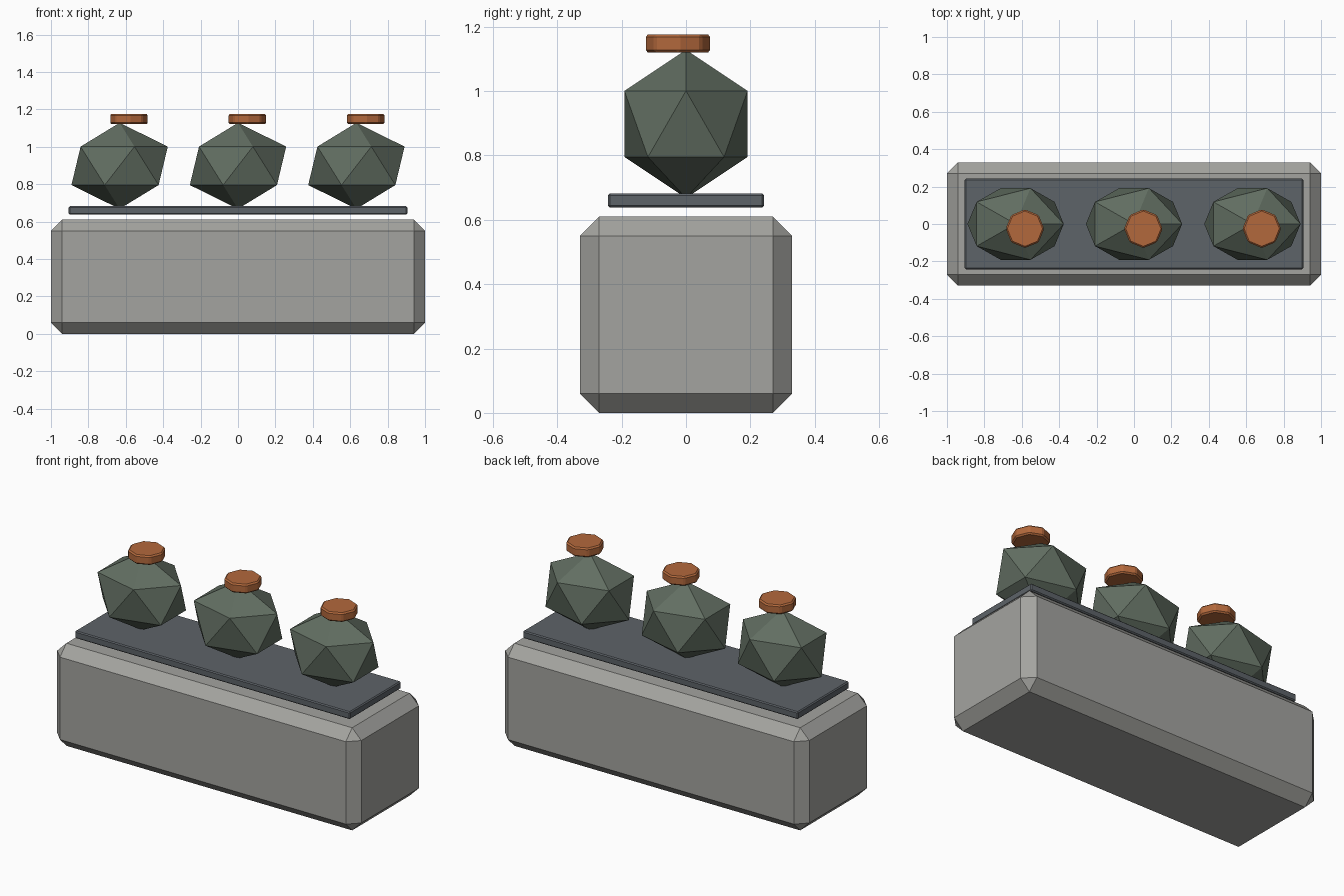
import bpy

if "Cube" in bpy.data.objects:
    bpy.data.objects.remove(bpy.data.objects["Cube"])


def paint(obj, name, color):
    mat = bpy.data.materials.get(name) or bpy.data.materials.new(name)
    mat.diffuse_color = (*color, 1)
    mat.use_nodes = True
    mat.node_tree.nodes["Principled BSDF"].inputs["Base Color"].default_value = mat.diffuse_color
    obj.data.materials.append(mat)


def chamfer(obj, width):
    mod = obj.modifiers.new("chamfer", 'BEVEL')
    mod.width = width
    mod.segments = 1
    mod.limit_method = 'ANGLE'


def box(name, size, z, bevel):
    bpy.ops.mesh.primitive_cube_add(size=1, location=(0, 0, z))
    obj = bpy.context.object
    obj.name = name
    obj.scale = size
    bpy.ops.object.transform_apply(location=False, rotation=False, scale=True)
    chamfer(obj, bevel)
    return obj


# Stone trough
trough = box("planter_trough", (2.0, 0.66, 0.61), 0.305, 0.06)
paint(trough, "stone", (0.37, 0.37, 0.35))

# Dark slab of soil floating just above the rim
soil = box("soil_slab", (1.81, 0.484, 0.044), 0.66, 0.006)
paint(soil, "soil", (0.11, 0.125, 0.14))

# Three faceted shrubs, each with an offset octagonal blossom
for i, x in enumerate((-0.633, 0, 0.633), 1):
    bpy.ops.mesh.primitive_ico_sphere_add(subdivisions=1, radius=1, location=(x, 0, 0.898))
    shrub = bpy.context.object
    shrub.name = f"shrub_{i}"
    shrub.scale = (0.288, 0.225, 0.23)
    bpy.ops.object.transform_apply(location=False, rotation=False, scale=True)
    paint(shrub, "leaf", (0.12, 0.155, 0.12))

    bpy.ops.mesh.primitive_cylinder_add(vertices=8, radius=0.103, depth=0.055,
                                        location=(x + 0.05, -0.025, 1.148))
    blossom = bpy.context.object
    blossom.name = f"blossom_{i}"
    chamfer(blossom, 0.008)
    paint(blossom, "blossom", (0.45, 0.14, 0.045))
